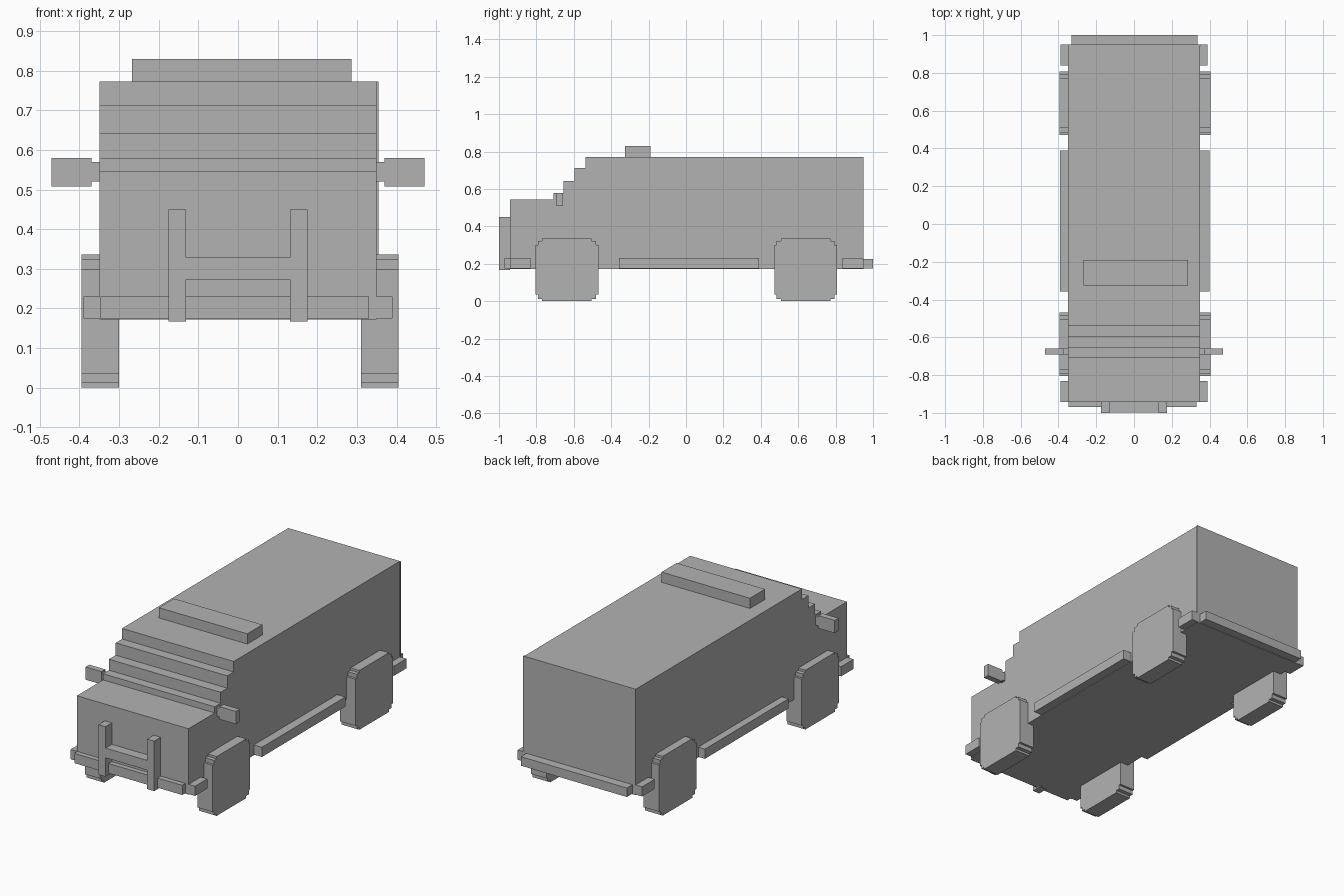
import bpy
import bmesh

cube = bpy.data.objects.get("Cube")
if cube:
    bpy.data.objects.remove(cube, do_unlink=True)

# Single grey paint
GREY = (0.45, 0.45, 0.45, 1.0)
paint = bpy.data.materials.new("plain grey")
paint.use_nodes = True
paint.diffuse_color = GREY
paint.node_tree.nodes["Principled BSDF"].inputs["Base Color"].default_value = GREY


def extrude_profile(name, profile, x0, x1):
    """Extrude a closed (y, z) outline from x0 to x1."""
    bm = bmesh.new()
    face = bm.faces.new([bm.verts.new((x0, y, z)) for y, z in profile])
    ext = bmesh.ops.extrude_face_region(bm, geom=[face])
    moved = [v for v in ext["geom"] if isinstance(v, bmesh.types.BMVert)]
    bmesh.ops.translate(bm, verts=moved, vec=(x1 - x0, 0, 0))
    bmesh.ops.recalc_face_normals(bm, faces=bm.faces)
    mesh = bpy.data.meshes.new(name)
    bm.to_mesh(mesh)
    bm.free()
    mesh.materials.append(paint)
    obj = bpy.data.objects.new(name, mesh)
    bpy.context.collection.objects.link(obj)
    return obj


def box(name, x, y, z):
    outline = [(y[0], z[0]), (y[1], z[0]), (y[1], z[1]), (y[0], z[1])]
    return extrude_profile(name, outline, *x)


def box_pair(name, x, y, z):
    """Matching boxes on the left (+x) and right (-x)."""
    box("left_" + name, x, y, z)
    box("right_" + name, (-x[1], -x[0]), y, z)


# Body with stepped windscreen
FLOOR, ROOF, BACK = 0.172, 0.772, 0.945
outline = [(BACK, FLOOR), (-0.942, FLOOR), (-0.942, 0.545)]
height = 0.545
for y, z in [(-0.708, 0.58), (-0.655, 0.642), (-0.595, 0.712), (-0.538, ROOF)]:
    outline += [(y, height), (y, z)]
    height = z
outline.append((BACK, ROOF))
extrude_profile("body", outline, -0.35, 0.35)
box("rear_panel", (-0.35, 0.355), (BACK, 0.95), (FLOOR, ROOF))
box("roof_box", (-0.268, 0.286), (-0.325, -0.19), (ROOF, 0.83))

# Wheels with stepped corners
R, M, S = 0.168, 0.155, 0.132
corner = [(R, S), (M, S), (M, M), (S, M), (S, R)]
wheel = []
for sy, sz in [(1, 1), (-1, 1), (-1, -1), (1, -1)]:
    pts = [(sy * a, sz * b) for a, b in corner]
    wheel += pts if sy * sz > 0 else pts[::-1]
for end, yc in [("front", -0.637), ("rear", 0.64)]:
    for side, x0 in [("left", 0.31), ("right", -0.395)]:
        profile = [(yc + y, R + z) for y, z in wheel]
        extrude_profile(f"{side}_{end}_wheel", profile, x0, x0 + 0.095)

# Side rails and wrap-around bumpers
TRIM = (0.175, 0.23)
box("left_side_rail", (0.345, 0.4), (-0.357, 0.39), TRIM)
box("right_side_rail", (-0.392, -0.345), (-0.357, 0.39), TRIM)
box_pair("front_bumper_corner", (0.345, 0.39), (-0.942, -0.832), TRIM)
box_pair("rear_bumper_corner", (0.345, 0.39), (0.838, 0.95), TRIM)
box("front_bumper", (-0.347, 0.33), (-0.97, -0.935), TRIM)
box("rear_bumper", (-0.33, 0.335), (0.945, 1.0), (0.175, 0.226))

# Bull bar
box_pair("bull_bar_post", (0.131, 0.175), (-1.0, -0.94), (0.167, 0.45))
box("bull_bar_crosspiece", (-0.131, 0.131), (-0.998, -0.942), (0.273, 0.328))

# Mirrors
box_pair("mirror_arm", (0.345, 0.372), (-0.69, -0.66), (0.52, 0.57))
box_pair("mirror", (0.37, 0.471), (-0.692, -0.658), (0.508, 0.58))
